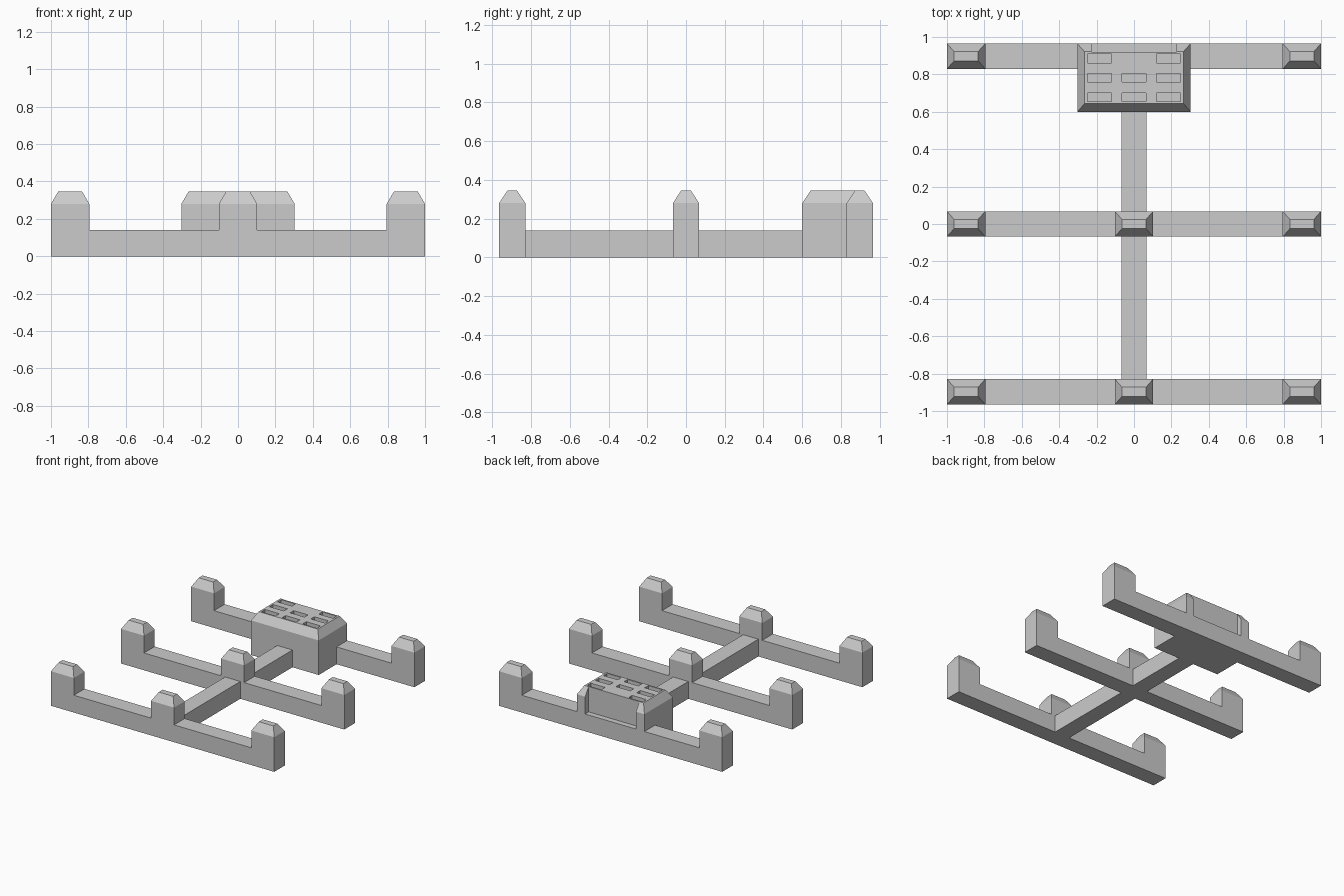
import bpy
import bmesh
from mathutils import Vector

default = bpy.data.objects.get("Cube")
if default:
    bpy.data.objects.remove(default, do_unlink=True)

BAR_H, POST_H, TOP_H = 0.14, 0.28, 0.345   # beam, post shoulder, post top
HALF, POST_W, DEPTH = 1.0, 0.205, 0.136    # half beam length, post width, beam depth
REAR = 0.965
BOX = 0.303                                # half width of the housing

grey = bpy.data.materials.new("plain grey")
grey.use_nodes = True
colour = (0.6, 0.6, 0.6, 1)
grey.diffuse_color = colour
grey.node_tree.nodes["Principled BSDF"].inputs["Base Color"].default_value = colour


def finish(name, bm):
    bmesh.ops.recalc_face_normals(bm, faces=bm.faces)
    mesh = bpy.data.meshes.new(name)
    bm.to_mesh(mesh)
    bm.free()
    mesh.materials.append(grey)
    obj = bpy.data.objects.new(name, mesh)
    bpy.context.collection.objects.link(obj)
    return obj


def beam(name, x0, x1, y0, y1, posts, inset_x=0.038, inset_y=0.043):
    """Stepped profile extruded along y, with a tapered cap on every post."""
    pts = [(x0, 0), (x1, 0), (x1, BAR_H)]
    for a, b in sorted(posts, reverse=True):
        pts += [(b, BAR_H), (b, POST_H), (a, POST_H), (a, BAR_H)]
    pts.append((x0, BAR_H))
    # Drop repeats and straight-through corners
    pts = list(dict.fromkeys(pts))
    pts = [p for i, p in enumerate(pts)
           if not (pts[i - 1][0] == p[0] == pts[(i + 1) % len(pts)][0])]
    bm = bmesh.new()
    face = bm.faces.new([bm.verts.new((x, y0, z)) for x, z in pts])
    ext = bmesh.ops.extrude_face_region(bm, geom=[face], use_keep_orig=True)
    moved = [g for g in ext["geom"] if isinstance(g, bmesh.types.BMVert)]
    bmesh.ops.translate(bm, vec=(0, y1 - y0, 0), verts=moved)
    bm.normal_update()
    tops = [f for f in bm.faces if all(abs(v.co.z - POST_H) < 1e-5 for v in f.verts)]
    for top in tops:
        cap = bmesh.ops.extrude_face_region(bm, geom=[top])
        verts = [g for g in cap["geom"] if isinstance(g, bmesh.types.BMVert)]
        mid = sum((v.co for v in verts), Vector()) / len(verts)
        for v in verts:
            v.co.x += inset_x if v.co.x < mid.x else -inset_x
            v.co.y += inset_y if v.co.y < mid.y else -inset_y
            v.co.z = TOP_H
    return finish(name, bm)


def add_box(bm, x0, x1, y0, y1, z0, z1):
    made = bmesh.ops.create_cube(bm, size=1)
    for v in made["verts"]:
        v.co = ((x0 + x1) / 2 + v.co.x * (x1 - x0),
                (y0 + y1) / 2 + v.co.y * (y1 - y0),
                (z0 + z1) / 2 + v.co.z * (z1 - z0))


# Cross beams with end posts and a centre post
left_post = (HALF - POST_W, HALF)
right_post = (-HALF, POST_W - HALF)
centre_post = (-POST_W / 2, POST_W / 2)
all_posts = [left_post, right_post, centre_post]
beam("front_cross_beam", -HALF, HALF, -REAR, DEPTH - REAR, all_posts)
beam("middle_cross_beam", -HALF, HALF, -DEPTH / 2, DEPTH / 2, all_posts)
beam("rear_left_beam", BOX, HALF, REAR - DEPTH, REAR, [left_post])
beam("rear_right_beam", -HALF, -BOX, REAR - DEPTH, REAR, [right_post])

# Spine joining the cross beams
for name, y0, y1 in (("front_spine", DEPTH - REAR, -DEPTH / 2),
                     ("rear_spine", DEPTH / 2, 0.6)):
    bm = bmesh.new()
    add_box(bm, -DEPTH / 2, DEPTH / 2, y0, y1, 0, BAR_H)
    finish(name, bm)

# Rear housing with a tapered roof
housing = beam("housing", -BOX, BOX, 0.6, REAR, [(-BOX, BOX)])

# Cutter: rear recess and shallow roof slots
bm = bmesh.new()
add_box(bm, -0.228, 0.228, 0.92, 1.1, BAR_H, 0.5)
for row, y in enumerate((0.678, 0.782, 0.885)):
    for col in (-1, 0, 1):
        if row == 2 and col == 0:
            continue
        x = col * 0.185
        add_box(bm, x - 0.064, x + 0.064, y - 0.023, y + 0.023, TOP_H - 0.03, 0.5)
cutter = finish("housing_cutter", bm)
cutter.hide_render = True
cutter.hide_viewport = True
cut = housing.modifiers.new("slots", "BOOLEAN")
cut.operation = "DIFFERENCE"
cut.solver = "EXACT"
cut.object = cutter
